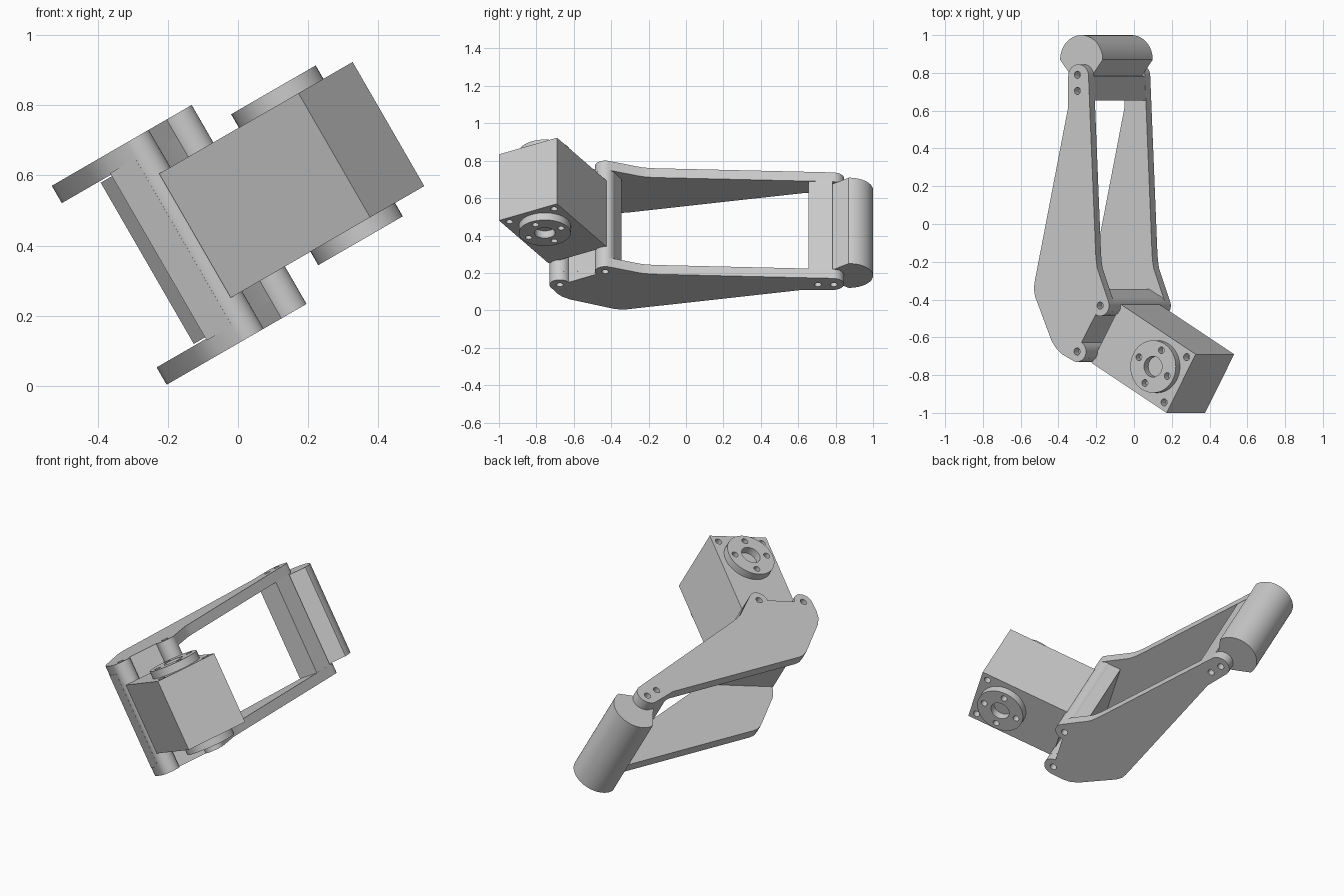
import bpy, bmesh
from math import radians, cos, sin
from mathutils import Matrix

if "Cube" in bpy.data.objects:
    bpy.data.objects.remove(bpy.data.objects["Cube"])

TILT = Matrix.Rotation(radians(-30), 4, 'Y')   # whole leg leans 30 degrees about y
MID = 0.432                                    # middle of the leg's width


def arc(c, r, a0, a1, n=16):
    return [(c[0] + r * cos(radians(a0 + (a1 - a0) * i / n)),
             c[1] + r * sin(radians(a0 + (a1 - a0) * i / n))) for i in range(n + 1)]


def circle(c, r, n=40):
    return arc(c, r, 0, 360 * (n - 1) / n, n - 1)


def add_prism(bm, pts, w0, w1):
    f = bm.faces.new([bm.verts.new((p[0], p[1], w0)) for p in pts])
    new = bmesh.ops.extrude_face_region(bm, geom=[f])["geom"]
    bmesh.ops.translate(bm, vec=(0, 0, w1 - w0),
                        verts=[g for g in new if isinstance(g, bmesh.types.BMVert)])


def make(name, prisms):
    bm = bmesh.new()
    for p in prisms:
        add_prism(bm, *p)
    bmesh.ops.recalc_face_normals(bm, faces=bm.faces)
    bm.transform(TILT)
    me = bpy.data.meshes.new(name)
    bm.to_mesh(me)
    bm.free()
    ob = bpy.data.objects.new(name, me)
    bpy.context.collection.objects.link(ob)
    return ob


def finish(ob, holes=()):
    bpy.ops.object.select_all(action='DESELECT')
    bpy.context.view_layer.objects.active = ob
    ob.select_set(True)
    if holes:
        cutter = make("hole_cutter", holes)
        cutter.hide_render = True
        m = ob.modifiers.new("holes", 'BOOLEAN')
        m.operation, m.solver, m.object = 'DIFFERENCE', 'EXACT', cutter
        bpy.ops.object.modifier_apply(modifier=m.name)
        bpy.data.objects.remove(cutter)
    bpy.ops.object.shade_smooth_by_angle(angle=radians(30))


def span(side, a, b):
    """Width range between offsets a and b from the middle, on one side."""
    return MID + side * a, MID + side * b


# Shared positions in the side profile
boss_a, boss_b = (0.09, -0.675), (0.231, -0.432)
tip = (0.098, 0.783)
box = [(0.744, -0.69), (0.286, -0.4255), (0.108, -0.735), (0.566, -1.0)]
shaft = (0.509, -0.755)

# Side plates, with screw holes
plate = ([(0.036, 0.62), (-0.170, -0.31), (-0.174, -0.345), (-0.166, -0.385),
          (-0.065, -0.62), (-0.035, -0.662), (0.0, -0.69)]
         + arc(boss_a, 0.055, 250, 420) + arc(boss_b, 0.055, 240, 380)
         + [(0.214, -0.235), (0.208, -0.20), (0.204, -0.16)]
         + arc(tip, 0.062, 0, 180))
for side, label in ((1, "upper"), (-1, "lower")):
    holes = [(circle(c, 0.019, 20), *span(side, 0.25, 0.36))
             for c in (boss_a, boss_b, (0.092, 0.79), (0.092, 0.705))]
    finish(make(label + "_side_plate", [(plate, *span(side, 0.270, 0.327))]), holes)

# Mounting web and the two round posts joining the plates
web = [(0.186, -0.345), (-0.012, -0.69), (0.071, -0.727), boss_a, boss_b, (0.267, -0.391)]
finish(make("mounting_web", [(web, *span(1, -0.275, 0.275))]))
for label, c in (("outer", boss_a), ("inner", boss_b)):
    finish(make(label + "_post", [(circle(c, 0.055), *span(1, -0.275, 0.275))]))

# Crossbar at the foot end
bar = [(0.036, 0.655), (0.164, 0.655), (0.160, 0.783), (0.036, 0.783)]
finish(make("foot_crossbar", [(bar, *span(1, -0.275, 0.275))]))

# Rounded foot pad tapering into the crossbar
foot = arc((0.081, 0.87), 0.13, 0, 180, 32) + [(0.031, 0.767), (0.131, 0.767)]
finish(make("foot_pad", [(foot, *span(1, -0.265, 0.265))]))

# Motor body with corner screw holes on both faces
holes = [(circle(c, 0.019, 20), *span(s, 0.15, 0.25))
         for s in (1, -1) for c in ((0.689, -0.705), (0.551, -0.944))]
finish(make("motor_body", [(box, *span(1, -0.204, 0.204))]), holes)

# Drive discs with a centre bore and four screw holes
for side, label in ((1, "upper"), (-1, "lower")):
    holes = [(circle(shaft, 0.055, 32), *span(side, 0.15, 0.3))]
    for k in range(4):
        a = radians(60 + 90 * k)
        c = (shaft[0] + 0.1 * cos(a), shaft[1] + 0.1 * sin(a))
        holes.append((circle(c, 0.018, 20), *span(side, 0.15, 0.3)))
    finish(make(label + "_drive_disc",
                [(circle(shaft, 0.139, 48), *span(side, 0.20, 0.248))]), holes)
